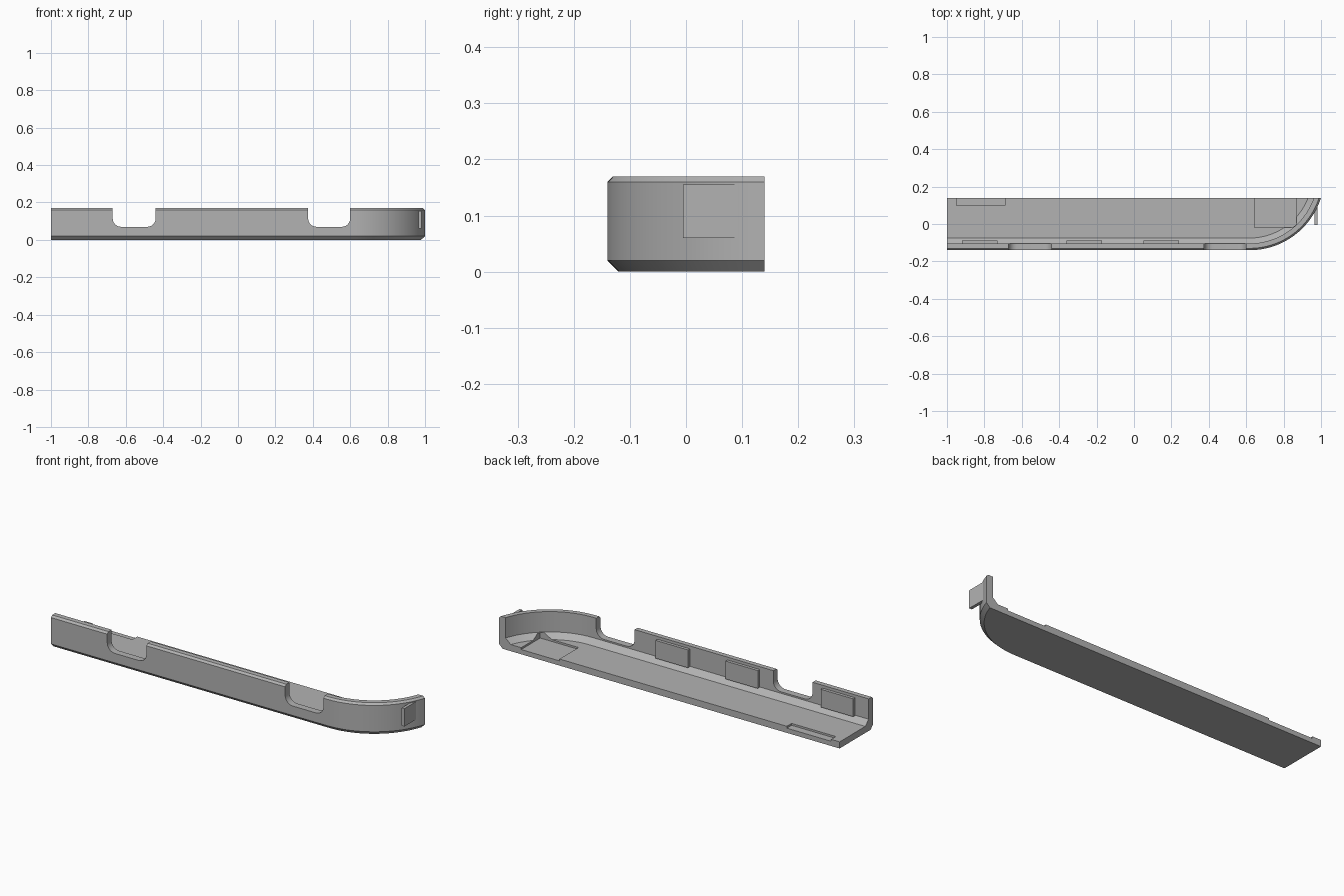
import bpy, bmesh, math
from mathutils import Vector

cube = bpy.data.objects.get("Cube")
if cube:
    bpy.data.objects.remove(cube, do_unlink=True)

LEFT, FRONT, BACK = -1.0, -0.14, 0.14      # extents of the tray
RADIUS, CENTRE_X = 0.4, 0.618              # rounded corner
CENTRE_Y = FRONT + RADIUS
STEPS = 28

grey = bpy.data.materials.new("plain grey")
grey.use_nodes = True
colour = (0.45, 0.45, 0.45, 1)
grey.diffuse_color = colour
grey.node_tree.nodes["Principled BSDF"].inputs["Base Color"].default_value = colour


def finish(bm, name):
    bmesh.ops.recalc_face_normals(bm, faces=bm.faces)
    mesh = bpy.data.meshes.new(name)
    bm.to_mesh(mesh)
    bm.free()
    obj = bpy.data.objects.new(name, mesh)
    bpy.context.collection.objects.link(obj)
    mesh.materials.append(grey)
    return obj


def box(name, low, high):
    bm = bmesh.new()
    bmesh.ops.create_cube(bm, size=1)
    low, high = Vector(low), Vector(high)
    for v in bm.verts:
        v.co = (low + high) / 2 + v.co * (high - low)
    return finish(bm, name)


def outline(inset):
    """Front edge and rounded corner, moved inward and stopped at the back plane."""
    r = RADIUS - inset
    end = -math.asin((CENTRE_Y - BACK) / r)
    points = [(LEFT, FRONT + inset)]
    for i in range(STEPS + 1):
        a = -math.pi / 2 + (end + math.pi / 2) * i / STEPS
        points.append((CENTRE_X + r * math.cos(a), CENTRE_Y + r * math.sin(a)))
    return points


# Tray: wall section (inset, height) swept along the outline
section = [(0.02, 0), (0, 0.02), (0, 0.16), (0.01, 0.17),
           (0.036, 0.17), (0.036, 0.062), (0.065, 0.035)]
bm = bmesh.new()
rings = [[bm.verts.new((x, y, z)) for x, y in outline(d)] for d, z in section]
for a, b in zip(rings, rings[1:]):
    for i in range(len(a) - 1):
        bm.faces.new((a[i], a[i + 1], b[i + 1], b[i]))
under = bm.verts.new((LEFT, BACK, section[0][1]))
floor = bm.verts.new((LEFT, BACK, section[-1][1]))
bm.faces.new(rings[0] + [under])
bm.faces.new(rings[-1] + [floor])
bm.faces.new([r[0] for r in rings] + [floor, under])
bm.faces.new([r[-1] for r in rings] + [floor, under])
tray = finish(bm, "tray")


# Wall notches with rounded lower corners
def notch(x0, x1, bottom=0.07, r=0.045):
    pts = [(x1, 0.3), (x0, 0.3)]
    for cx, start in ((x0 + r, math.pi), (x1 - r, 1.5 * math.pi)):
        for i in range(9):
            a = start + math.pi / 2 * i / 8
            pts.append((cx + r * math.cos(a), bottom + r + r * math.sin(a)))
    bm = bmesh.new()
    face = bm.faces.new([bm.verts.new((x, -0.2, z)) for x, z in pts])
    out = bmesh.ops.extrude_face_region(bm, geom=[face])
    for v in out["geom"]:
        if isinstance(v, bmesh.types.BMVert):
            v.co.y = -0.08
    return finish(bm, "notch_cutter")


cutters = [notch(-0.67, -0.44), notch(0.375, 0.60)]

# Shallow floor recesses along the open back
cutters.append(box("recess_cutter", (-0.95, 0.10, 0.025), (-0.69, 0.2, 0.06)))
cutters.append(box("recess_cutter", (0.645, -0.02, 0.025), (0.87, 0.2, 0.06)))

bpy.context.view_layer.objects.active = tray
for cutter in cutters:
    cutter.hide_render = True
    mod = tray.modifiers.new("cut", 'BOOLEAN')
    mod.operation = 'DIFFERENCE'
    mod.solver = 'EXACT'
    mod.object = cutter
    bpy.ops.object.modifier_apply(modifier=mod.name)
    bpy.data.objects.remove(cutter, do_unlink=True)

bpy.ops.object.select_all(action='DESELECT')
tray.select_set(True)
bpy.ops.object.shade_smooth_by_angle(angle=math.radians(25))

# Joining tabs: three inside the wall, one outside the rounded end
for i, x in enumerate((-0.92, -0.36, 0.05)):
    box(f"inner_tab_{i + 1}", (x, -0.106, 0.06), (x + 0.19, -0.088, 0.155))
box("end_tab", (0.965, -0.005, 0.06), (0.981, 0.1, 0.155))
